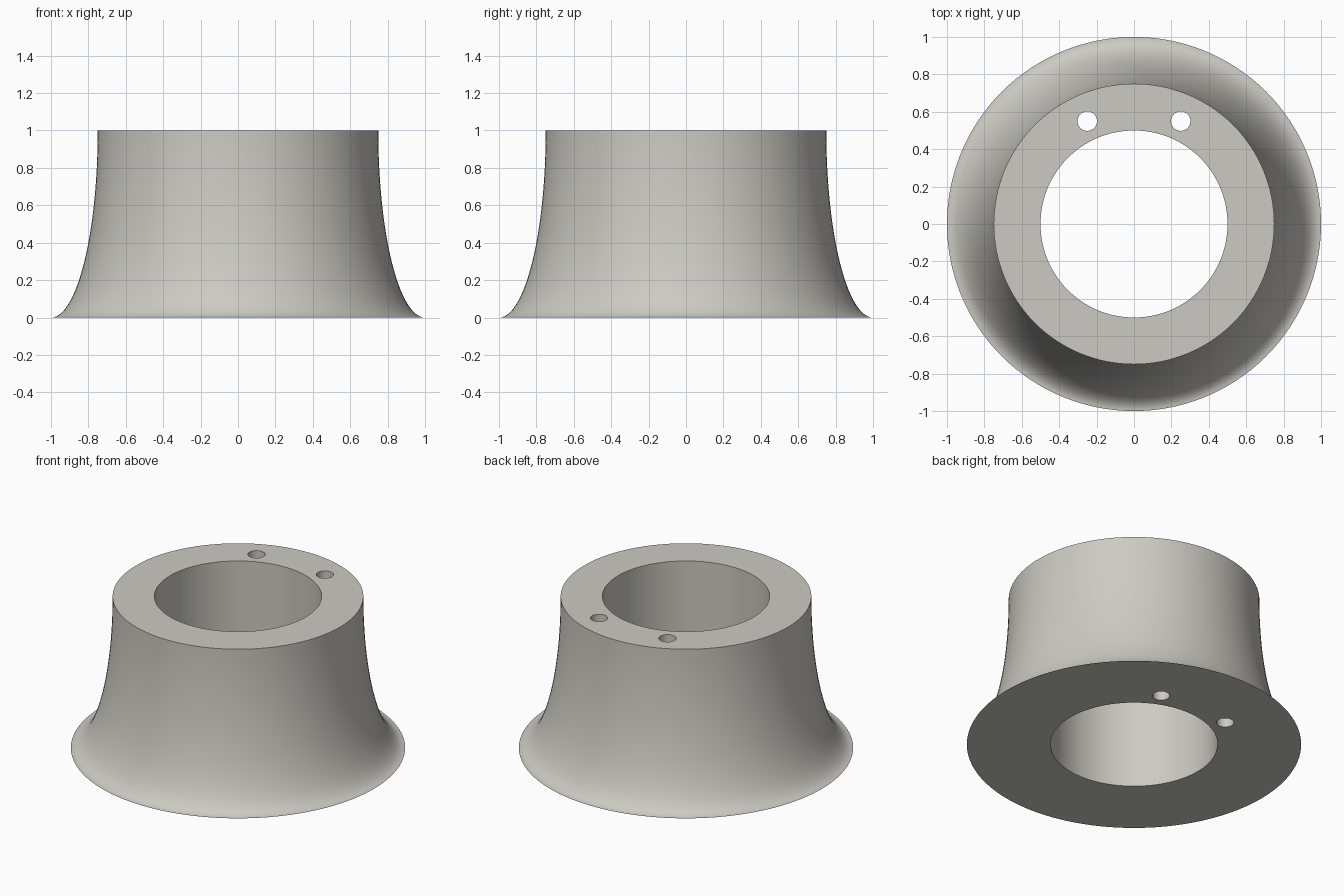
import bpy, bmesh, math

if "Cube" in bpy.data.objects:
    bpy.data.objects.remove(bpy.data.objects["Cube"])

SIDES = 128
CURVE_STEPS = 32

stone = bpy.data.materials.new("warm_grey")
stone.diffuse_color = (0.60, 0.59, 0.54, 1.0)
stone.use_nodes = True
stone.node_tree.nodes["Principled BSDF"].inputs["Base Color"].default_value = stone.diffuse_color

# Closed profile: bore wall plus a concave quarter-ellipse flare
profile = [(0.5, 0.0), (0.5, 1.0)]
for i in range(CURVE_STEPS + 1):
    a = math.pi / 2 * i / CURVE_STEPS
    profile.append((1 - 0.25 * math.cos(a), 1 - math.sin(a)))

# Flared collar: spin the profile around z
bm = bmesh.new()
rings = []
for s in range(SIDES):
    t = 2 * math.pi * s / SIDES
    rings.append([bm.verts.new((r * math.cos(t), r * math.sin(t), z)) for r, z in profile])
n = len(profile)
for s in range(SIDES):
    a, b = rings[s], rings[(s + 1) % SIDES]
    for i in range(n):
        j = (i + 1) % n
        bm.faces.new((a[i], b[i], b[j], a[j]))
bmesh.ops.recalc_face_normals(bm, faces=bm.faces)
mesh = bpy.data.meshes.new("flared_collar")
bm.to_mesh(mesh)
bm.free()
mesh.materials.append(stone)
collar = bpy.data.objects.new("flared_collar", mesh)
bpy.context.collection.objects.link(collar)

# Two small through holes near the back
for side in (-1, 1):
    bpy.ops.mesh.primitive_cylinder_add(vertices=48, radius=0.052, depth=1.4,
                                        location=(0.25 * side, 0.55, 0.5))
    cutter = bpy.context.object
    cutter.name = "hole_cutter"
    cutter.hide_render = True
    cutter.data.materials.append(stone)
    cut = collar.modifiers.new("hole", 'BOOLEAN')
    cut.operation = 'DIFFERENCE'
    cut.solver = 'EXACT'
    cut.object = cutter
    bpy.ops.object.select_all(action='DESELECT')
    collar.select_set(True)
    bpy.context.view_layer.objects.active = collar
    bpy.ops.object.modifier_apply(modifier=cut.name)
    bpy.data.objects.remove(cutter, do_unlink=True)

# Smooth walls with crisp rims
bpy.ops.object.shade_smooth_by_angle(angle=math.radians(30))
